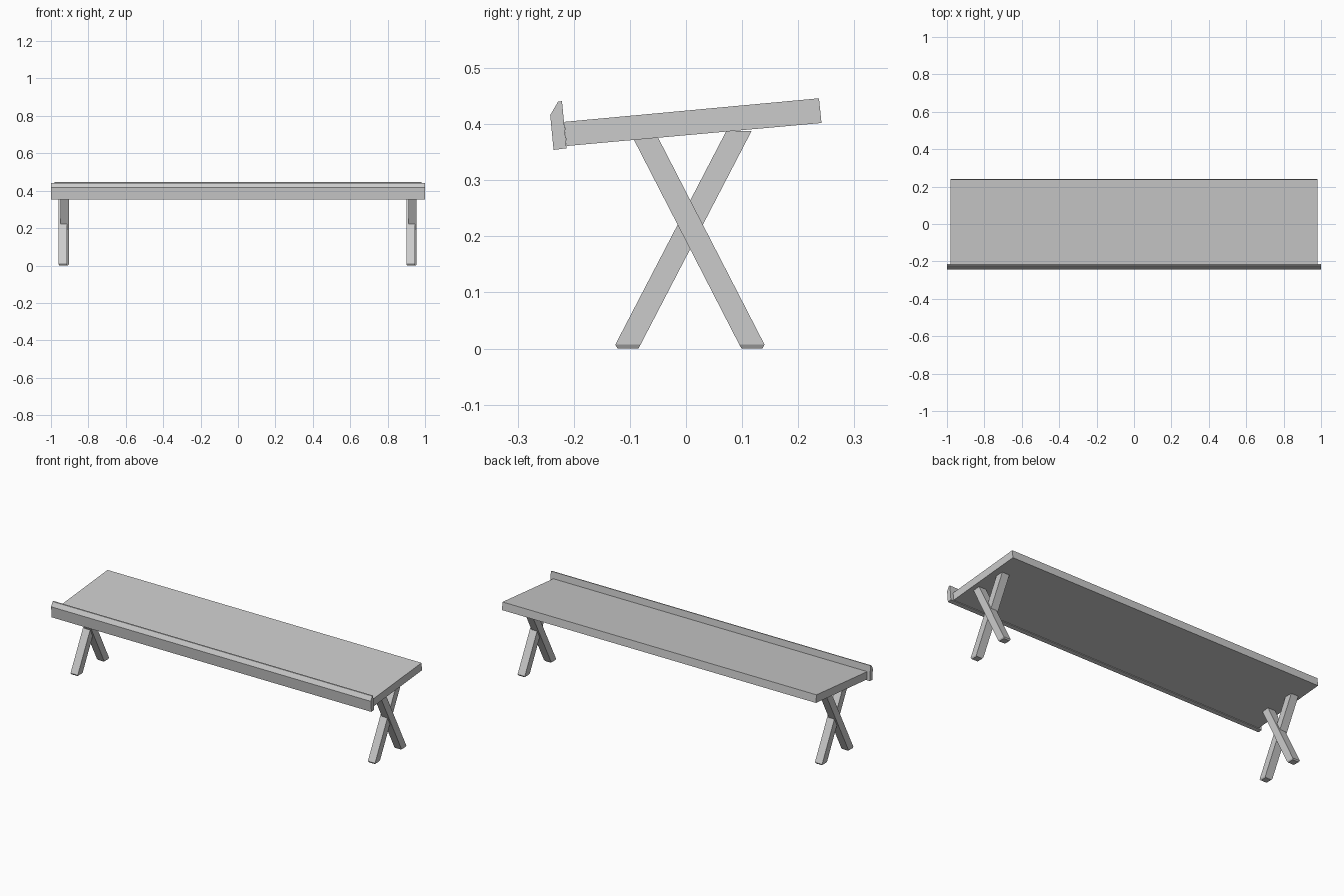
import bpy
import bmesh

cube = bpy.data.objects.get("Cube")
if cube:
    bpy.data.objects.remove(cube, do_unlink=True)

grey = bpy.data.materials.new("light grey")
grey.use_nodes = True
grey.diffuse_color = (0.6, 0.6, 0.6, 1)
grey.node_tree.nodes["Principled BSDF"].inputs["Base Color"].default_value = (0.6, 0.6, 0.6, 1)


def finish(name, bm):
    """Turn a bmesh into a grey, flat-shaded object."""
    bmesh.ops.recalc_face_normals(bm, faces=bm.faces)
    mesh = bpy.data.meshes.new(name)
    bm.to_mesh(mesh)
    bm.free()
    mesh.materials.append(grey)
    obj = bpy.data.objects.new(name, mesh)
    bpy.context.collection.objects.link(obj)
    return obj


def extrude_profile(name, profile, x0, x1):
    """Sweep a (y, z) side profile along x."""
    bm = bmesh.new()
    face = bm.faces.new([bm.verts.new((x0, y, z)) for y, z in profile])
    swept = bmesh.ops.extrude_face_region(bm, geom=[face])["geom"]
    verts = [v for v in swept if isinstance(v, bmesh.types.BMVert)]
    bmesh.ops.translate(bm, verts=verts, vec=(x1 - x0, 0, 0))
    return finish(name, bm)


def leg(name, x, foot_y, top_y):
    """Slanted square leg lofted through rings, with a chamfered foot."""
    foot_z, top_z, half, chamfer = 0.007, 0.388, 0.0225, 0.004
    bm = bmesh.new()
    rings = []
    for y, z, h in ((foot_y, 0, half - chamfer), (foot_y, foot_z, half), (top_y, top_z, half)):
        corners = ((-h, -h), (h, -h), (h, h), (-h, h))
        rings.append([bm.verts.new((x + dx, y + dy, z)) for dx, dy in corners])
    for low, high in zip(rings, rings[1:]):
        for i in range(4):
            j = (i + 1) % 4
            bm.faces.new((low[i], low[j], high[j], high[i]))
    bm.faces.new(rings[0])
    bm.faces.new(rings[-1])
    return finish(name, bm)


# Sloping top board
extrude_profile("top_board", [(-0.217, 0.404), (0.237, 0.446), (0.2415, 0.402), (-0.213, 0.361)],
                -0.982, 0.982)

# Raised front lip with a bevelled upper edge
extrude_profile("front_lip", [(-0.242, 0.416), (-0.228, 0.440), (-0.221, 0.441),
                              (-0.213, 0.357), (-0.236, 0.354)], -1, 1)

# Crossed leg pairs, the two legs slightly staggered along x
for side, x in (("right", -0.932), ("left", 0.928)):
    leg(side + "_front_foot_leg", x - 0.005, -0.1035, 0.0945)
    leg(side + "_back_foot_leg", x + 0.005, 0.1175, -0.0785)
